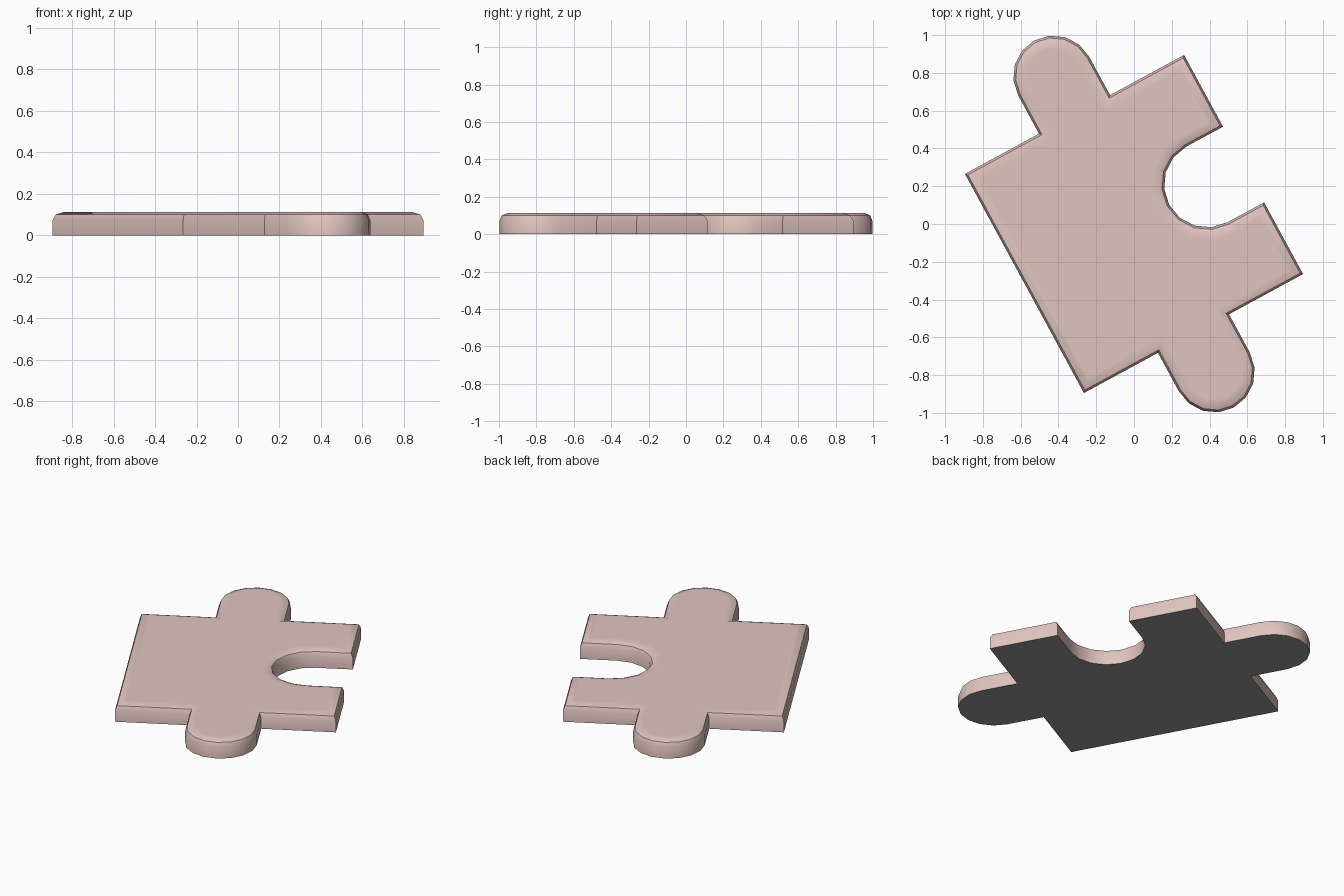
import bpy, bmesh, math
from mathutils import Matrix

if "Cube" in bpy.data.objects:
    bpy.data.objects.remove(bpy.data.objects["Cube"])

HALF = 0.66       # half side of the square body
HEIGHT = 0.112
BEVEL = 0.04
TURN = math.radians(28.5)


def arc(cx, cy, r, start, end, n=8):
    """Points of a round arc, angles in degrees."""
    pts = []
    for i in range(n + 1):
        a = math.radians(start + (end - start) * i / n)
        pts.append((cx + r * math.cos(a), cy + r * math.sin(a)))
    return pts


def material(name, rgb):
    m = bpy.data.materials.new(name)
    m.diffuse_color = (*rgb, 1)
    m.use_nodes = True
    m.node_tree.nodes["Principled BSDF"].inputs["Base Color"].default_value = m.diffuse_color
    return m


# Outline, counter-clockwise: square with two round tabs and one socket
tab, tab_c = 0.214, 0.892
sock, sock_c = 0.228, 0.44
outline = [(-HALF, -HALF), (-tab, -HALF)]
outline += arc(0, -tab_c, tab, 180, 360)
outline += [(tab, -HALF), (HALF, -HALF), (HALF, -sock)]
outline += arc(sock_c, 0, sock, 270, 90)
outline += [(HALF, sock), (HALF, HALF), (tab, HALF)]
outline += arc(0, tab_c, tab, 0, 180)
outline += [(-tab, HALF), (-HALF, HALF)]

# Extruded plate with a two-step top rim and a sharp bottom
bm = bmesh.new()
base = bm.faces.new([bm.verts.new((x, y, 0)) for x, y in outline])
ext = bmesh.ops.extrude_face_region(bm, geom=[base], use_keep_orig=True)
top = [v for v in ext["geom"] if isinstance(v, bmesh.types.BMVert)]
bmesh.ops.translate(bm, verts=top, vec=(0, 0, HEIGHT))
bmesh.ops.recalc_face_normals(bm, faces=bm.faces)
rim = [e for e in bm.edges if all(v.co.z > HEIGHT / 2 for v in e.verts)]
bmesh.ops.bevel(bm, geom=rim, offset=BEVEL, segments=2, profile=0.5,
                affect='EDGES', clamp_overlap=True)

# Narrow inset ring keeps the middle of the top shading flat
bm.normal_update()
lid = max(bm.faces, key=lambda f: f.calc_area() * f.normal.z)
bmesh.ops.inset_region(bm, faces=[lid], thickness=0.03, depth=0)

bmesh.ops.rotate(bm, verts=bm.verts, cent=(0, 0, 0),
                 matrix=Matrix.Rotation(TURN, 3, 'Z'))
bmesh.ops.recalc_face_normals(bm, faces=bm.faces)

# Grey underside, pale pink everywhere else
bm.normal_update()
for f in bm.faces:
    f.material_index = 1 if f.normal.z < -0.9 else 0

mesh = bpy.data.meshes.new("puzzle_piece")
bm.to_mesh(mesh)
bm.free()
mesh.materials.append(material("pale pink", (0.75, 0.56, 0.52)))
mesh.materials.append(material("grey", (0.30, 0.30, 0.30)))
piece = bpy.data.objects.new("puzzle_piece", mesh)
bpy.context.collection.objects.link(piece)
bpy.context.view_layer.objects.active = piece
piece.select_set(True)
bpy.ops.object.shade_smooth_by_angle(angle=math.radians(35))
